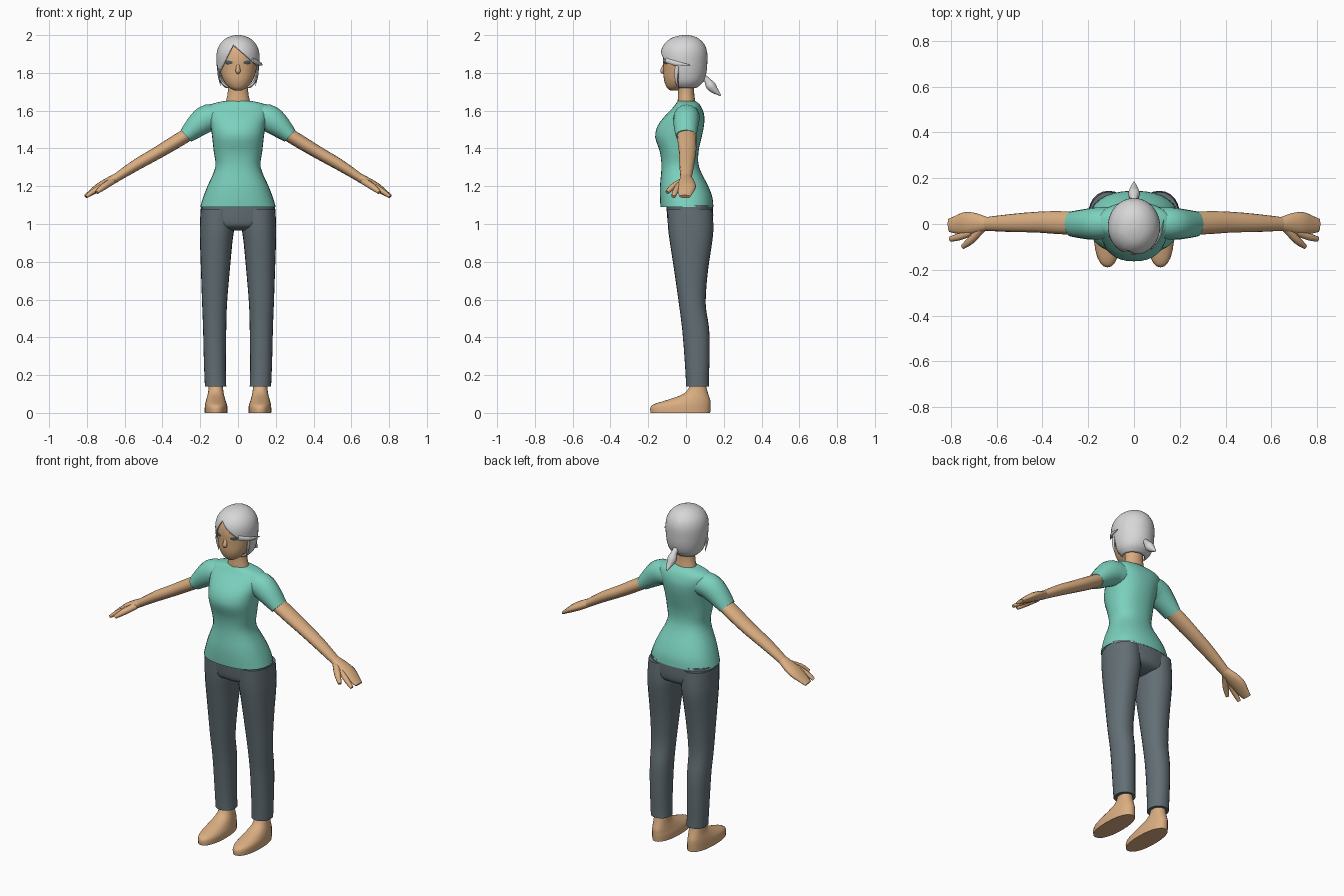
import bpy, bmesh, math
from mathutils import Vector

if "Cube" in bpy.data.objects:
    bpy.data.objects.remove(bpy.data.objects["Cube"])


def material(name, col):
    m = bpy.data.materials.new(name)
    m.diffuse_color = (*col, 1)
    m.use_nodes = True
    m.node_tree.nodes["Principled BSDF"].inputs["Base Color"].default_value = m.diffuse_color
    return m


SKIN = material("skin", (0.70, 0.42, 0.22))
TEAL = material("teal_cloth", (0.20, 0.64, 0.52))
SLATE = material("slate_cloth", (0.125, 0.16, 0.18))
SILVER = material("silver_hair", (0.68, 0.68, 0.69))
IRIS = material("eye_blue_grey", (0.07, 0.10, 0.13))


def smooth_rows(rows, sub):
    """Catmull-Rom interpolation between rows of numbers."""
    out = []
    for i in range(len(rows) - 1):
        a, b, c, d = rows[max(i - 1, 0)], rows[i], rows[i + 1], rows[min(i + 2, len(rows) - 1)]
        for k in range(sub):
            t = k / sub
            out.append([0.5 * (2 * q + (r - p) * t + (2 * p - 5 * q + 4 * r - s) * t * t
                               + (3 * q - p - 3 * r + s) * t ** 3) for p, q, r, s in zip(a, b, c, d)])
    out.append(list(rows[-1]))
    return out


def finish(name, bm, mat, mirror=False, angle=60):
    bmesh.ops.recalc_face_normals(bm, faces=bm.faces[:])
    me = bpy.data.meshes.new(name)
    bm.to_mesh(me)
    bm.free()
    ob = bpy.data.objects.new(name, me)
    bpy.context.collection.objects.link(ob)
    me.materials.append(mat)
    bpy.ops.object.select_all(action='DESELECT')
    ob.select_set(True)
    bpy.context.view_layer.objects.active = ob
    bpy.ops.object.shade_smooth_by_angle(angle=math.radians(angle))
    if mirror:
        md = ob.modifiers.new("mirror", 'MIRROR')
        md.use_mirror_merge = False
    return ob


def loft(frames, n=24, power=2.0, caps=(True, True)):
    """Skin superelliptic rings given as (centre, u, v)."""
    bm = bmesh.new()
    rings = []
    e = 2 / power
    for c, u, v in frames:
        ring = []
        for k in range(n):
            a = 2 * math.pi * k / n
            ca, sa = math.cos(a), math.sin(a)
            ring.append(bm.verts.new(c + u * math.copysign(abs(ca) ** e, ca)
                                     + v * math.copysign(abs(sa) ** e, sa)))
        rings.append(ring)
    for r, s in zip(rings, rings[1:]):
        for k in range(n):
            bm.faces.new((r[k], r[(k + 1) % n], s[(k + 1) % n], s[k]))
    if caps[0]:
        bm.faces.new(rings[0])
    if caps[1]:
        bm.faces.new(rings[-1])
    return bm


def stack(rows, sub=3, **kw):
    """Horizontal rings from rows (z, x0, x1, y front, y back)."""
    return loft([(Vector(((a + b) / 2, (f + k) / 2, z)), Vector(((b - a) / 2, 0, 0)),
                  Vector((0, (k - f) / 2, 0))) for z, a, b, f, k in smooth_rows(rows, sub)], **kw)


def centred(rows):
    return [(z, -x, x, f, b) for z, x, f, b in rows]


def tube(rows, axis=(0, 1, 0), sub=3, n=16):
    """Tube through rows (x, y, z, half width along axis, half thickness)."""
    pts = smooth_rows(rows, sub)
    frames = []
    for i, p in enumerate(pts):
        t = (Vector(pts[min(i + 1, len(pts) - 1)][:3]) - Vector(pts[max(i - 1, 0)][:3])).normalized()
        u = Vector(axis)
        u = (u - t * u.dot(t)).normalized()
        frames.append((Vector(p[:3]), u * p[3], t.cross(u) * p[4]))
    return loft(frames, n=n)


# shirt body and sleeves
finish("shirt_body", stack(centred([
    (1.09, .200, -.135, .145), (1.14, .185, -.138, .140), (1.20, .162, -.138, .118),
    (1.30, .120, -.130, .070), (1.38, .128, -.138, .066), (1.46, .137, -.163, .083),
    (1.52, .145, -.150, .095), (1.57, .157, -.113, .097), (1.61, .163, -.075, .086),
    (1.635, .140, -.055, .070), (1.652, .070, -.042, .050)]), n=32, power=2.3), TEAL)
finish("sleeve", tube([(.09, .005, 1.565, .068, .065), (.155, .003, 1.562, .070, .072),
                       (.205, 0, 1.53, .067, .066), (.275, 0, 1.467, .055, .042)]), TEAL, True)

# trousers
finish("trouser_hips", stack(centred([
    (.965, .08, -.04, .07), (.985, .17, -.085, .125), (1.02, .193, -.098, .143),
    (1.10, .196, -.104, .143)]), power=2.3), SLATE)
finish("trouser_leg", stack([
    (.14, .062, .175, .000, .122), (.20, .064, .178, -.002, .122), (.32, .064, .182, -.010, .125),
    (.45, .062, .185, -.021, .122), (.58, .058, .190, -.038, .104), (.75, .044, .196, -.062, .116),
    (.90, .030, .201, -.085, .138), (.98, .020, .202, -.095, .145), (1.08, .020, .198, -.10, .140)],
    power=2.2), SLATE, True)

# feet
finish("foot", stack([
    (0, .056, .176, -.188, .128), (.03, .056, .176, -.188, .130), (.048, .060, .174, -.165, .130),
    (.07, .067, .168, -.095, .128), (.10, .075, .160, -.015, .118), (.14, .080, .155, .018, .108),
    (.20, .082, .155, .020, .105)], power=2.2), SKIN, True)

# arms, hands and fingers
finish("arm", tube([(.235, .002, 1.493, .050, .036), (.33, .006, 1.435, .050, .036),
                    (.43, .008, 1.375, .045, .033), (.54, .004, 1.312, .039, .030),
                    (.655, 0, 1.238, .029, .022)]), SKIN, True)
finish("hand", tube([(.64, 0, 1.247, .029, .023), (.69, .003, 1.220, .044, .024),
                     (.735, .003, 1.195, .049, .022), (.775, -.003, 1.168, .040, .016),
                     (.808, -.006, 1.145, .029, .010)]), SKIN, True)
finish("index_finger", tube([(.71, -.036, 1.207, .016, .015), (.765, -.056, 1.173, .016, .014),
                             (.803, -.066, 1.145, .011, .009)], n=10), SKIN, True)
finish("thumb", tube([(.665, -.018, 1.228, .02, .018), (.712, -.070, 1.197, .018, .017),
                      (.748, -.100, 1.168, .010, .010)], axis=(1, 0, 0), n=10), SKIN, True)

# neck, head and nose
finish("neck", stack(centred([(1.62, .070, -.045, .052), (1.655, .062, -.044, .048),
                              (1.70, .054, -.042, .043), (1.78, .053, -.045, .045)])), SKIN)
finish("head", stack(centred([
    (1.708, .022, -.085, -.040), (1.725, .050, -.103, -.010), (1.765, .080, -.117, .045),
    (1.82, .098, -.120, .088), (1.88, .103, -.121, .095), (1.94, .085, -.104, .083),
    (1.985, .040, -.050, .040)]), n=32, power=2.1), SKIN)
finish("nose", tube([(0, -.110, 1.855, .007, .006), (0, -.121, 1.825, .011, .010),
                     (0, -.126, 1.808, .013, .011), (0, -.116, 1.797, .007, .005)],
                    axis=(1, 0, 0), n=10), SKIN)

# eyes: thin oval plates lying on the face
bm = bmesh.new()
bmesh.ops.create_uvsphere(bm, u_segments=16, v_segments=8, radius=1)
for v in bm.verts:
    x, y, z = v.co.x * .022, v.co.y * .004, v.co.z * .013
    a = math.radians(25)
    v.co = (.047 + x * math.cos(a) - y * math.sin(a), -.108 + x * math.sin(a) + y * math.cos(a), 1.856 + z)
finish("eye", bm, IRIS, True)

# hair shell with a face opening cut along two swept fringe lines
bm = stack(centred([
    (1.72, .066, -.060, .055), (1.75, .094, -.100, .090), (1.80, .108, -.125, .108),
    (1.86, .114, -.134, .113), (1.91, .112, -.134, .112), (1.95, .097, -.117, .098),
    (1.98, .068, -.085, .070), (1.995, .036, -.045, .038), (2.0, .010, -.015, .010)]),
    n=40, caps=(False, True))
PART = Vector((-.026, 0, 1.95))
LEFT, RIGHT, FRONT = 2.0, -.88, -.04
for co, no in ((Vector((0, FRONT, 0)), (0, 1, 0)), (PART, (-LEFT, 0, 1)), (PART, (-RIGHT, 0, 1))):
    bmesh.ops.bisect_plane(bm, geom=bm.verts[:] + bm.edges[:] + bm.faces[:], plane_co=co, plane_no=no)
opening = []
for f in bm.faces:
    c = f.calc_center_median()
    dx = c.x - PART.x
    if c.y < FRONT and c.z < PART.z + min(LEFT * dx, RIGHT * dx):
        opening.append(f)
bmesh.ops.delete(bm, geom=opening, context='FACES')
hair = finish("hair_cap", bm, SILVER)
solid = hair.modifiers.new("thickness", 'SOLIDIFY')
solid.thickness = .008
solid.offset = -1

# loose locks and ponytail
finish("fringe_lock", tube([(.075, -.106, 1.868, .006, .014), (.108, -.062, 1.853, .006, .012),
                            (.122, -.02, 1.846, .005, .008), (.130, .02, 1.842, .001, .002)],
                           axis=(1, 0, 0), n=8), SILVER)
finish("side_lock", tube([(.104, -.045, 1.84, .012, .005), (.103, -.052, 1.79, .010, .005),
                          (.092, -.050, 1.73, .002, .001)], n=8), SILVER, True)
finish("ponytail", tube([(0, .085, 1.785, .016, .016), (0, .112, 1.760, .017, .017),
                         (0, .130, 1.733, .026, .026), (0, .152, 1.708, .019, .019),
                         (0, .184, 1.680, .003, .003)], axis=(1, 0, 0), n=12), SILVER)
